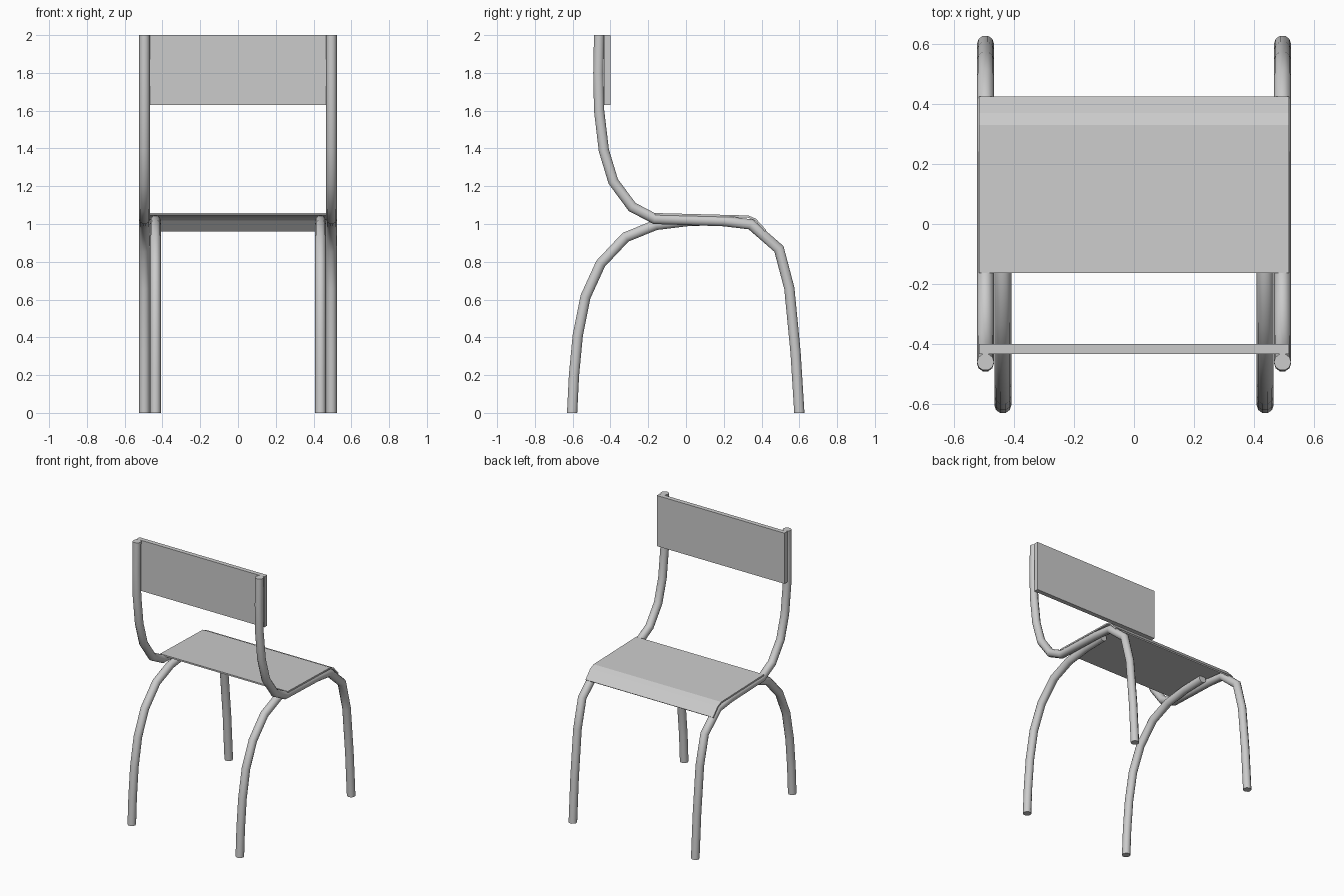
import bpy, bmesh, math
from mathutils import Vector

if "Cube" in bpy.data.objects:
    bpy.data.objects.remove(bpy.data.objects["Cube"])

SIDES = 10
R = 0.0285


def finish(name, bm):
    bmesh.ops.recalc_face_normals(bm, faces=bm.faces)
    me = bpy.data.meshes.new(name)
    bm.to_mesh(me)
    bm.free()
    ob = bpy.data.objects.new(name, me)
    bpy.context.collection.objects.link(ob)
    return ob


def tube(name, x, path):
    """Sweep a mitred ring along a (y, z) path at a fixed x."""
    bm = bmesh.new()
    pts = [Vector(p) for p in path]
    rings = []
    for i, p in enumerate(pts):
        a = (p - pts[i - 1]).normalized() if i else None
        b = (pts[i + 1] - p).normalized() if i < len(pts) - 1 else None
        t = ((a or b) + (b or a)).normalized()
        miter = 1 / t.dot(a or b)
        if p.y in (0.0, 2.0):            # level cuts at floor and top
            t, miter = Vector((0, math.copysign(1, t.y))), 1
        n = Vector((-t.y, t.x)) * miter
        ring = []
        for k in range(SIDES):
            ang = 2 * math.pi * k / SIDES
            c, s = R * math.cos(ang), R * math.sin(ang)
            ring.append(bm.verts.new((x + c, p.x + n.x * s, p.y + n.y * s)))
        rings.append(ring)
    for r0, r1 in zip(rings, rings[1:]):
        for k in range(SIDES):
            j = (k + 1) % SIDES
            bm.faces.new((r0[k], r0[j], r1[j], r1[k]))
    bm.faces.new(rings[0])
    bm.faces.new(rings[-1])
    ob = finish(name, bm)
    for f in ob.data.polygons:
        f.use_smooth = True
    bpy.context.view_layer.objects.active = ob
    ob.select_set(True)
    bpy.ops.object.shade_smooth_by_angle(angle=math.radians(40))
    ob.select_set(False)
    return ob


def slab(name, half_width, profile):
    """Extrude a closed (y, z) profile across x."""
    bm = bmesh.new()
    f = bm.faces.new([bm.verts.new((-half_width, y, z)) for y, z in profile])
    ext = bmesh.ops.extrude_face_region(bm, geom=[f])
    verts = [v for v in ext["geom"] if isinstance(v, bmesh.types.BMVert)]
    bmesh.ops.translate(bm, verts=verts, vec=(2 * half_width, 0, 0))
    return finish(name, bm)


# Long tube: leg, seat rail and backrest upright in one bend
rail = [(0.60, 0.0), (0.58, 0.32), (0.547, 0.66), (0.492, 0.868), (0.343, 0.998),
        (0.2, 1.015), (-0.165, 1.027), (-0.285, 1.09), (-0.385, 1.225),
        (-0.435, 1.39), (-0.46, 1.6), (-0.464, 1.8), (-0.46, 2.0)]
# Second leg tube, running up under the seat
back = [(-0.603, 0.0), (-0.593, 0.2), (-0.573, 0.41), (-0.532, 0.615), (-0.452, 0.79),
        (-0.32, 0.93), (-0.16, 0.995), (0.02, 1.017), (0.2, 1.02)]
for side, s in (("left", -1), ("right", 1)):
    tube("frame_rail_" + side, s * 0.495, rail)
    tube("back_leg_" + side, s * 0.437, back)

# Seat: thin sheet curling down at one edge
slab("seat", 0.516, [(-0.163, 1.058), (0.33, 1.045), (0.37, 1.028), (0.425, 0.968),
                     (0.417, 0.961), (0.364, 1.018), (0.327, 1.034), (-0.163, 1.047)])

# Backrest panel
slab("backrest", 0.516, [(-0.433, 1.63), (-0.4, 1.63), (-0.4, 2.0), (-0.433, 2.0)])
